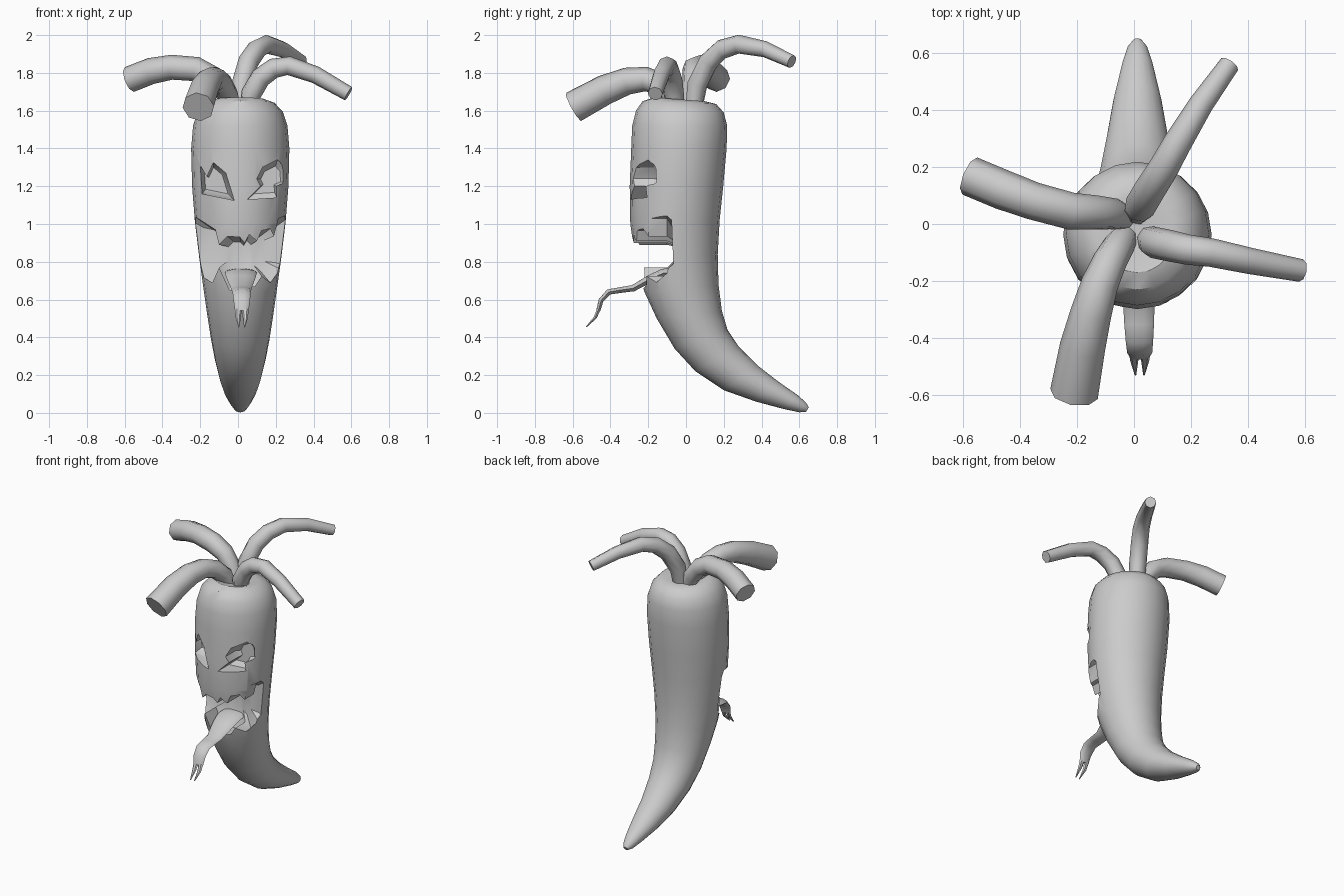
import bpy, bmesh, math
from mathutils import Vector


def finish(name, bm):
    bmesh.ops.recalc_face_normals(bm, faces=bm.faces)
    me = bpy.data.meshes.new(name)
    bm.to_mesh(me)
    bm.free()
    ob = bpy.data.objects.new(name, me)
    bpy.context.collection.objects.link(ob)
    return ob


def loft(bm, rings):
    """Skin a list of closed point rings and cap both ends."""
    vs = [[bm.verts.new(p) for p in r] for r in rings]
    n = len(vs[0])
    for a, b in zip(vs, vs[1:]):
        for i in range(n):
            bm.faces.new((a[i], a[(i + 1) % n], b[(i + 1) % n], b[i]))
    bm.faces.new(vs[0])
    bm.faces.new(vs[-1])


def ellipse(c, u, v, n):
    return [c + u * math.cos(2 * math.pi * i / n) + v * math.sin(2 * math.pi * i / n)
            for i in range(n)]


def tube(bm, pts, n=8):
    """Sweep an ellipse along (x, y, z, half width, half height) points."""
    P = [Vector(p[:3]) for p in pts]
    d = P[-1] - P[0]
    side = Vector((-d.y, d.x, 0)).normalized()
    rings = []
    for i, p in enumerate(pts):
        t = (P[min(i + 1, len(P) - 1)] - P[max(i - 1, 0)]).normalized()
        s = (side - t * side.dot(t)).normalized()
        rings.append(ellipse(P[i], s * p[3], s.cross(t) * p[4], n))
    loft(bm, rings)


def smooth(ob, angle=40):
    bpy.ops.object.select_all(action='DESELECT')
    ob.select_set(True)
    bpy.context.view_layer.objects.active = ob
    bpy.ops.object.shade_smooth_by_angle(angle=math.radians(angle))


def carve(ob, outline, back, deep, k):
    """Cut an (x, z) outline into the front, with a tapering floor."""
    cx = sum(p[0] for p in outline) / len(outline)
    cz = sum(p[1] for p in outline) / len(outline)
    bm = bmesh.new()
    loft(bm, [[Vector((cx + (x - cx) * s, y, cz + (z - cz) * s)) for x, z in outline]
              for y, s in ((-0.6, 1), (back, 1), (deep, k))])
    bmesh.ops.triangulate(bm, faces=bm.faces)
    cutter = finish("cutter", bm)
    cutter.hide_render = True
    m = ob.modifiers.new("cut", 'BOOLEAN')
    m.operation, m.solver, m.object = 'DIFFERENCE', 'EXACT', cutter
    bpy.context.view_layer.objects.active = ob
    bpy.ops.object.modifier_apply(modifier=m.name)
    bpy.data.objects.remove(cutter)


# Body: front (y, z), back (y, z), half width
sections = [
    (-0.07, 1.64, 0.02, 1.64, 0.05), (-0.17, 1.67, 0.10, 1.65, 0.13),
    (-0.23, 1.65, 0.16, 1.635, 0.18), (-0.265, 1.60, 0.20, 1.59, 0.225),
    (-0.285, 1.52, 0.218, 1.52, 0.25), (-0.29, 1.40, 0.215, 1.40, 0.26),
    (-0.298, 1.20, 0.197, 1.20, 0.255), (-0.295, 1.00, 0.178, 1.02, 0.24),
    (-0.265, 0.80, 0.168, 0.84, 0.217), (-0.22, 0.64, 0.172, 0.68, 0.195),
    (-0.155, 0.50, 0.19, 0.54, 0.175), (-0.06, 0.34, 0.22, 0.44, 0.155),
    (0.05, 0.22, 0.28, 0.35, 0.135), (0.20, 0.12, 0.38, 0.25, 0.11),
    (0.37, 0.06, 0.49, 0.165, 0.085), (0.52, 0.02, 0.59, 0.095, 0.055),
    (0.60, 0.003, 0.635, 0.055, 0.035), (0.635, 0.005, 0.65, 0.03, 0.015)]
bm = bmesh.new()
rings = []
for fy, fz, by, bz, hw in sections:
    f, b = Vector((0.012, fy, fz)), Vector((0.012, by, bz))
    rings.append(ellipse((f + b) / 2, (b - f) / 2, Vector((hw, 0, 0)), 20))
loft(bm, rings)
body = finish("body", bm)

# Jagged mouth and eye sockets
carve(body, [(-0.32, 1.06), (-0.23, 1.04), (-0.12, 0.97), (-0.10, 0.89), (-0.055, 0.935),
             (0.01, 0.93), (0.035, 0.90), (0.06, 0.945), (0.10, 0.91), (0.125, 0.965),
             (0.17, 0.975), (0.19, 0.935), (0.215, 1.03), (0.32, 1.07), (0.32, 0.75),
             (0.225, 0.76), (0.17, 0.69), (0.125, 0.725), (0.09, 0.67), (-0.045, 0.65),
             (-0.10, 0.77), (-0.135, 0.69), (-0.19, 0.72), (-0.32, 0.74)],
      -0.10, -0.06, 0.6)
carve(body, [(-0.20, 1.31), (-0.165, 1.25), (-0.13, 1.325), (-0.065, 1.27),
             (-0.02, 1.125), (-0.19, 1.16)], -0.19, -0.15, 0.7)
carve(body, [(0.05, 1.13), (0.12, 1.20), (0.10, 1.24), (0.13, 1.30), (0.21, 1.34),
             (0.245, 1.30), (0.25, 1.22), (0.20, 1.20), (0.205, 1.14)], -0.17, -0.14, 0.7)
smooth(body, 35)

# Forked tongue
bm = bmesh.new()
tube(bm, [(0.015, -0.06, 0.745, 0.085, 0.02), (0.015, -0.12, 0.74, 0.085, 0.025),
          (0.016, -0.19, 0.71, 0.075, 0.022), (0.017, -0.28, 0.66, 0.055, 0.018),
          (0.018, -0.35, 0.65, 0.052, 0.016), (0.019, -0.41, 0.64, 0.048, 0.016),
          (0.02, -0.45, 0.595, 0.044, 0.014), (0.02, -0.465, 0.54, 0.036, 0.011)], 10)
for s in (-1, 1):
    tube(bm, [(0.02 + s * 0.018, -0.462, 0.55, 0.018, 0.011),
              (0.02 + s * 0.019, -0.48, 0.505, 0.014, 0.009),
              (0.02 + s * 0.015, -0.528, 0.455, 0.003, 0.003)], 6)
smooth(finish("tongue", bm))

# Stalks curling out of the crown: (x, y, z, radius)
stalks = {
    "stalk_left": [(-0.03, 0.02, 1.60, .045), (-0.07, 0.035, 1.70, .055),
                   (-0.13, 0.04, 1.775, .06), (-0.22, 0.045, 1.82, .065),
                   (-0.35, 0.08, 1.83, .066), (-0.46, 0.12, 1.81, .07),
                   (-0.575, 0.168, 1.765, .07)],
    "stalk_front": [(-0.03, -0.04, 1.60, .045), (-0.05, -0.07, 1.68, .055),
                    (-0.085, -0.13, 1.74, .06), (-0.12, -0.21, 1.767, .065),
                    (-0.15, -0.31, 1.757, .072), (-0.18, -0.43, 1.71, .08),
                    (-0.21, -0.595, 1.62, .085)],
    "stalk_right": [(0.05, -0.05, 1.60, .045), (0.07, -0.065, 1.69, .055),
                    (0.12, -0.075, 1.775, .055), (0.19, -0.09, 1.825, .053),
                    (0.27, -0.10, 1.838, .05), (0.41, -0.13, 1.79, .046),
                    (0.585, -0.163, 1.69, .04)],
    "stalk_back": [(0.01, 0.04, 1.60, .045), (0.02, 0.06, 1.74, .055),
                   (0.055, 0.12, 1.86, .055), (0.10, 0.19, 1.925, .053),
                   (0.15, 0.28, 1.952, .05), (0.235, 0.42, 1.925, .043),
                   (0.335, 0.56, 1.86, .036)]}
for name, pts in stalks.items():
    bm = bmesh.new()
    tube(bm, [(x, y, z, r, r) for x, y, z, r in pts])
    smooth(finish(name, bm), 50)
